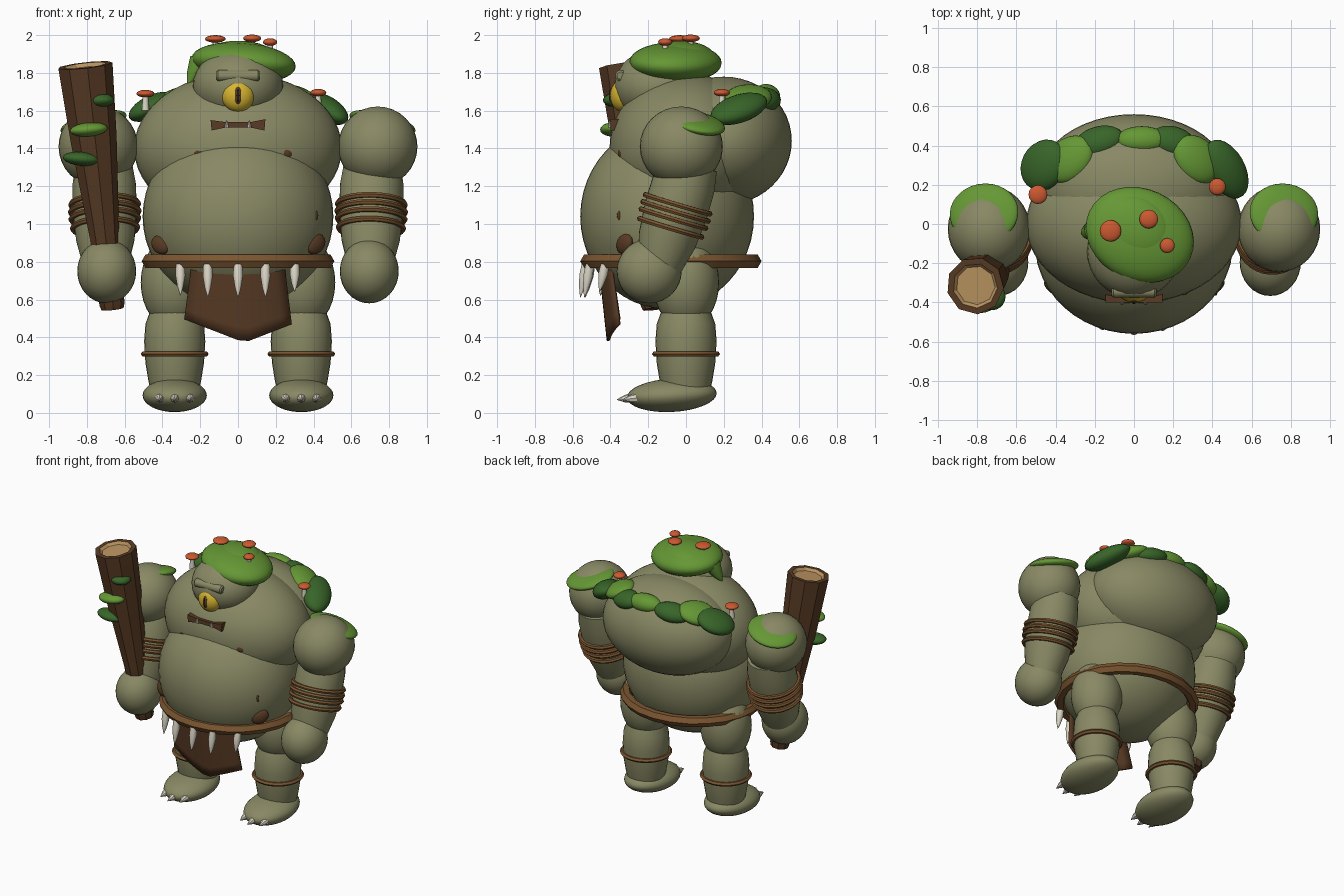
import bpy, bmesh, math
from mathutils import Vector, Matrix, Euler

cube = bpy.data.objects.get("Cube")
if cube:
    bpy.data.objects.remove(cube, do_unlink=True)


def material(name, r, g, b):
    m = bpy.data.materials.new(name)
    m.use_nodes = True
    m.diffuse_color = (r, g, b, 1)
    node = next(n for n in m.node_tree.nodes if n.type == 'BSDF_PRINCIPLED')
    node.inputs["Base Color"].default_value = (r, g, b, 1)
    node.inputs["Roughness"].default_value = 0.8
    return m


SKIN = material("olive skin", .25, .25, .13)
MOSS = material("light moss", .13, .31, .035)
DARK = material("dark moss", .04, .13, .022)
BARK = material("dark brown", .1, .044, .018)
ROPE = material("leather brown", .2, .093, .03)
WOOD = material("cut wood", .5, .3, .12)
CAPS = material("mushroom orange", .6, .1, .03)
BONE = material("bone", .72, .68, .57)
GOLD = material("eye yellow", .68, .46, .03)
SLIT = material("pupil black", .02, .012, .008)


def finish(name, bm, mat, matrix=None, angle=40):
    bmesh.ops.recalc_face_normals(bm, faces=bm.faces[:])
    me = bpy.data.meshes.new(name)
    bm.to_mesh(me)
    bm.free()
    ob = bpy.data.objects.new(name, me)
    bpy.context.collection.objects.link(ob)
    me.materials.append(mat)
    if matrix:
        ob.matrix_world = matrix
    bpy.ops.object.select_all(action='DESELECT')
    ob.select_set(True)
    bpy.context.view_layer.objects.active = ob
    if angle:
        bpy.ops.object.shade_smooth_by_angle(angle=math.radians(angle))
    return ob


def ball(name, loc, radii, mat, rot=(0, 0, 0), seg=32):
    bm = bmesh.new()
    bmesh.ops.create_uvsphere(bm, u_segments=seg, v_segments=seg // 2, radius=1)
    rot = Euler([math.radians(a) for a in rot])
    return finish(name, bm, mat, Matrix.LocRotScale(Vector(loc), rot, Vector(radii)))


def aim(start, end):
    start, d = Vector(start), Vector(end) - Vector(start)
    return Matrix.Translation(start) @ d.to_track_quat('Z', 'Y').to_matrix().to_4x4(), d.length


def turned(name, start, end, profile, mat, seg=28, angle=40):
    """Round part along a line; profile holds (fraction along, radius)."""
    m, length = aim(start, end)
    bm = bmesh.new()
    rings = [[bm.verts.new((r * math.cos(a), r * math.sin(a), t * length))
              for a in (math.tau * i / seg for i in range(seg))] for t, r in profile]
    for lo, hi in zip(rings, rings[1:]):
        for i in range(seg):
            j = (i + 1) % seg
            bm.faces.new((lo[i], lo[j], hi[j], hi[i]))
    bm.faces.new(rings[0])
    bm.faces.new(rings[-1])
    return finish(name, bm, mat, m, angle)


def hoop(name, loc, rx, ry, thick, mat, axis=(0, 0, 1), seg=32, sides=6, flat=1):
    bm = bmesh.new()
    rings = []
    for i in range(seg):
        a = math.tau * i / seg
        rings.append([bm.verts.new(((rx + thick * math.cos(b)) * math.cos(a),
                                    (ry + thick * math.cos(b)) * math.sin(a),
                                    thick * flat * math.sin(b)))
                      for b in (math.tau * k / sides for k in range(sides))])
    for i in range(seg):
        p, q = rings[i], rings[(i + 1) % seg]
        for k in range(sides):
            n = (k + 1) % sides
            bm.faces.new((p[k], q[k], q[n], p[n]))
    m = Matrix.Translation(loc) @ Vector(axis).to_track_quat('Z', 'Y').to_matrix().to_4x4()
    return finish(name, bm, mat, m)


def plate(name, outline, y0, y1, mat):
    """Front-facing outline in x, z extruded through y."""
    bm = bmesh.new()
    face = bm.faces.new([bm.verts.new((x, y0, z)) for x, z in outline])
    ext = bmesh.ops.extrude_face_region(bm, geom=[face])
    moved = [v for v in ext["geom"] if isinstance(v, bmesh.types.BMVert)]
    bmesh.ops.translate(bm, verts=moved, vec=(0, y1 - y0, 0))
    return finish(name, bm, mat, angle=30)


# Torso and head
ball("belly", (0, -.1, 1.04), (.505, .46, .49), SKIN, seg=48)
ball("chest", (0, 0, 1.4), (.55, .405, .4), SKIN, seg=48)
ball("back_hump", (0, .2, 1.44), (.5, .36, .34), SKIN, seg=48)
ball("head", (0, -.14, 1.73), (.24, .24, .2), SKIN)

# Face
ball("eye", (0, -.335, 1.68), (.087, .065, .087), GOLD)
ball("iris", (0, -.388, 1.68), (.022, .017, .045), BARK)
ball("pupil", (0, -.4, 1.68), (.008, .008, .036), SLIT, seg=16)
turned("brow", (-.115, -.345, 1.785), (.115, -.345, 1.785),
       [(0, .02), (.04, .03), (.96, .03), (1, .02)], SKIN, 12)
plate("mouth", [(-.145, 1.55), (-.07, 1.54), (.07, 1.54), (.145, 1.555),
                (.14, 1.495), (.07, 1.51), (-.07, 1.51), (-.14, 1.495)], -.4, -.3, BARK)
for s in (-1, 1):
    turned("lower_fang", (s * .06, -.402, 1.51), (s * .06, -.404, 1.55),
           [(0, .012), (1, .001)], BONE, 8)

# Warts on the chest and belly
for x, y, z, size, tilt in ((-.205, -.345, 1.38, .052, -15), (.255, -.33, 1.375, .043, 25),
                            (-.41, -.325, .89, .06, 30), (.41, -.325, .895, .065, -30)):
    ball("wart", (x, y, z), (size, .03, size * .8), BARK, (0, tilt, x * 90), 16)
ball("small_wart", (.415, -.355, 1.045), (.01, .01, .026), BARK, seg=12)

# Moss on the head and its drip
ball("head_moss", (.03, -.055, 1.855), (.285, .235, .105), MOSS, (-4, 4, -25))
ball("head_moss_crown", (.0, -.03, 1.88), (.21, .18, .09), MOSS, (0, 0, -25))
turned("head_moss_drip", (-.2, -.03, 1.86), (-.265, -.05, 1.74),
       [(0, .06), (.6, .035), (1, .005)], MOSS, 14)

# Moss garland over the back
for x, y, z, rx, ry, rz, mat, yaw in (
        (-.46, .3, 1.62, .14, .12, .06, DARK, 50), (-.33, .33, 1.66, .14, .11, .055, MOSS, 40),
        (-.18, .42, 1.66, .13, .08, .06, DARK, 15), (.04, .43, 1.68, .13, .07, .06, MOSS, 0),
        (.2, .42, 1.66, .12, .08, .06, DARK, -15), (.32, .33, 1.67, .14, .11, .055, MOSS, -45),
        (.47, .28, 1.61, .17, .1, .065, DARK, -60)):
    ball("back_moss", (x, y, z), (rx, ry, rz), mat, (-20, x * 40, yaw), 24)

# Mushrooms
for x, y, z, r in ((-.12, -.035, 1.98, .055), (.075, .025, 1.983, .048), (.17, -.11, 1.963, .038),
                   (-.49, .15, 1.69, .048), (.425, .19, 1.695, .043)):
    turned("mushroom_stem", (x, y, z - .09), (x, y, z), [(0, .02), (.7, .015), (1, .015)], BONE, 10)
    ball("mushroom_cap", (x, y, z), (r, r, .02), CAPS, seg=16)

# Arms
for s, side in ((1, "left"), (-1, "right")):
    ball(side + "_shoulder", (s * .74, -.025, 1.41), (.21, .22, .212), SKIN)
    ball(side + "_shoulder_moss", (s * .765, .055, 1.535), (.18, .155, .045), MOSS, (-12, s * 14, 0))
    top, wrist = Vector((s * .71, .02, 1.32)), Vector((s * .7, -.14, .78))
    turned(side + "_forearm", top, wrist,
           [(0, .15), (.2, .168), (.45, .17), (.75, .155), (1, .12)], SKIN)
    for t, r in ((.4, .178), (.47, .18), (.54, .178), (.63, .171)):
        hoop(side + "_arm_wrap", top.lerp(wrist, t), r, r, .015, ROPE, wrist - top)
    ball(side + "_hand", (s * .695, -.195, .75), (.156, .172, .17), SKIN)

# Legs
for s, side in ((1, "left"), (-1, "right")):
    x = s * .335
    ball(side + "_thigh", (x, 0, .69), (.18, .175, .25), SKIN)
    turned(side + "_shin", (x, 0, .08), (x, 0, .54),
           [(0, .12), (.2, .14), (.4, .155), (.65, .162), (.85, .155), (1, .13)], SKIN)
    hoop(side + "_leg_band", (x, 0, .312), .16, .16, .02, ROPE, flat=.8)
    ball(side + "_foot", (x, -.075, .093), (.17, .238, .088), SKIN, (3, 0, 0))
    for dx in (-.08, 0, .08):
        y = -.28 + abs(dx) * .35
        turned(side + "_toe_claw", (x + dx, y, .08), (x + dx, y - .085, .07),
               [(0, .026), (.5, .02), (1, .002)], BONE, 8)

# Belt with hanging fangs
hoop("belt", (0, -.08, .803), .47, .44, .04, ROPE, seg=24)
for x, size in ((-.305, .15), (-.16, .16), (0, .16), (.145, .16), (.3, .13)):
    y = -.09 - .44 * math.sqrt(1 - (x / .47) ** 2)
    turned("belt_fang", (x, y, .785), (x, y - .03, .77 - size),
           [(0, .024), (.35, .026), (.7, .016), (1, .001)], BONE, 10)

# Loincloth: curved sheet with a pointed hem
bm = bmesh.new()
cols, rows = 10, 6
grid = []
for i in range(cols + 1):
    u = i / cols * 2 - 1
    hem = .372 + .11 * abs(u - .12)
    grid.append([bm.verts.new((u * (.245 + .04 * k / rows), -.465 + .045 * k / rows + .06 * u * u,
                               .8 + (hem - .8) * k / rows)) for k in range(rows + 1)])
for a, b in zip(grid, grid[1:]):
    for k in range(rows):
        bm.faces.new((a[k], b[k], b[k + 1], a[k + 1]))
cloth = finish("loincloth", bm, BARK)
solid = cloth.modifiers.new("thickness", 'SOLIDIFY')
solid.thickness = .015

# Club with a hollowed, pale top
club = turned("club", (-.665, -.17, .55), (-.81, -.315, 1.84),
              [(0, .06), (.02, .068), (.3, .08), (.7, .125), (1, .147), (1, .115), (.985, .1)],
              BARK, 9, 30)
club.data.materials.append(WOOD)
length = max(v.co.z for v in club.data.vertices)
for p in club.data.polygons:
    if p.center.z > length * .98 and abs(p.normal.z) > .3 and p.center.xy.length < .12:
        p.material_index = 1
for x, y, z, r, mat, tilt in ((-.725, -.37, 1.655, .07, DARK, 0), (-.79, -.385, 1.5, .1, MOSS, -5),
                              (-.83, -.345, 1.345, .098, DARK, 5)):
    ball("club_moss", (x, y, z), (r, .07, .037), mat, (0, tilt, 0), 20)
